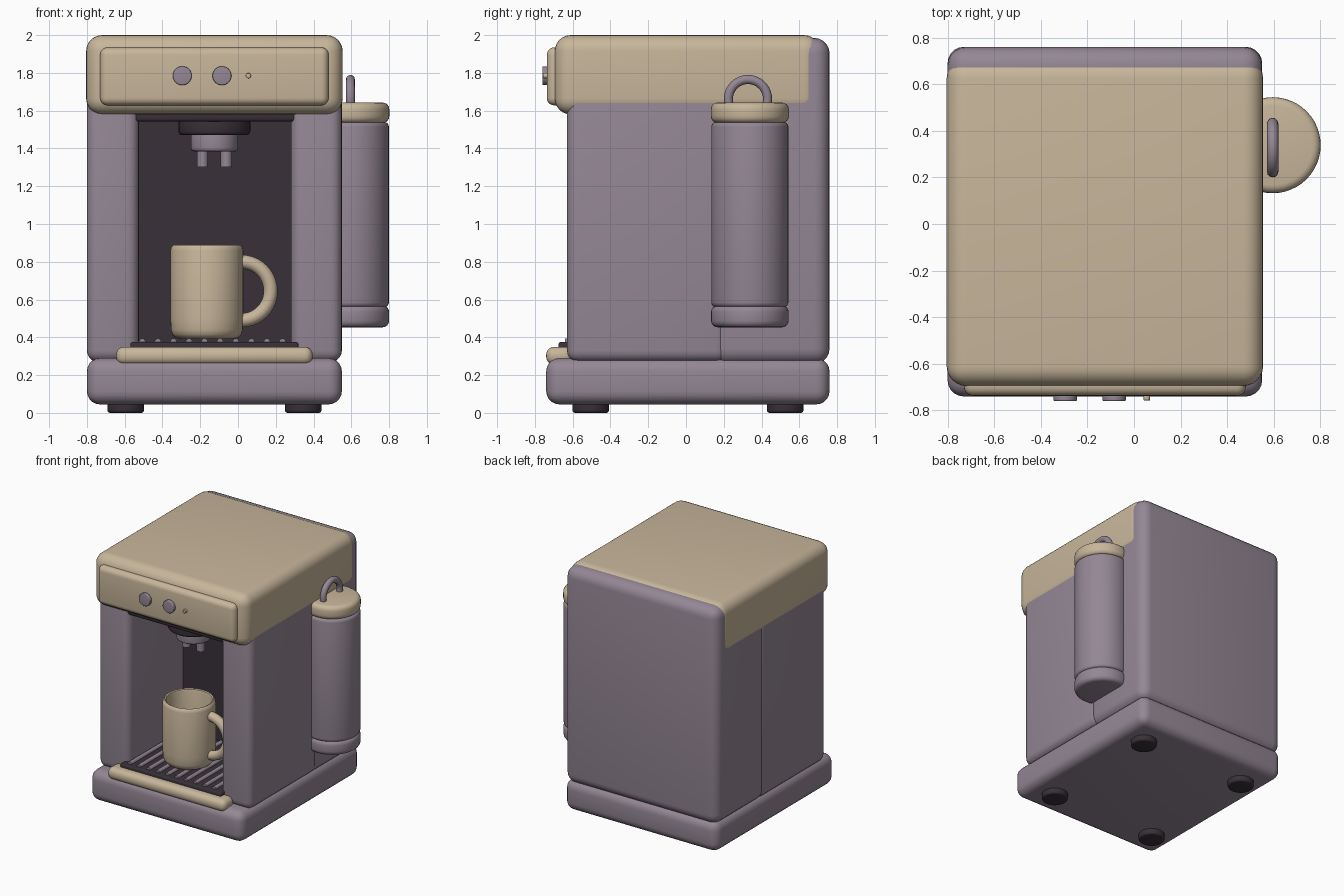
import bpy, bmesh, math
from mathutils import Matrix, Vector

if "Cube" in bpy.data.objects:
    bpy.data.objects.remove(bpy.data.objects["Cube"])


def material(name, rgb):
    m = bpy.data.materials.new(name)
    lin = [((c / 255 + 0.055) / 1.055) ** 2.4 for c in rgb]
    m.diffuse_color = (*lin, 1)
    m.use_nodes = True
    m.node_tree.nodes["Principled BSDF"].inputs["Base Color"].default_value = m.diffuse_color
    return m


CREAM = material("warm cream", (200, 182, 155))
MAUVE = material("dusty mauve", (148, 135, 149))
DARK = material("dark plum", (56, 48, 56))


def finish(name, bm, mat):
    bmesh.ops.recalc_face_normals(bm, faces=bm.faces)
    me = bpy.data.meshes.new(name)
    bm.to_mesh(me)
    bm.free()
    me.materials.append(mat)
    ob = bpy.data.objects.new(name, me)
    bpy.context.collection.objects.link(ob)
    bpy.ops.object.select_all(action='DESELECT')
    ob.select_set(True)
    bpy.context.view_layer.objects.active = ob
    bpy.ops.object.shade_smooth_by_angle(angle=math.radians(35))
    return ob


def box(name, mat, x, y, z, r=0.0, seg=5):
    """Rounded box from (min, max) ranges."""
    bm = bmesh.new()
    bmesh.ops.create_cube(bm, size=1)
    for v in bm.verts:
        v.co = Vector([(a + b) / 2 + c * (b - a) for (a, b), c in zip((x, y, z), v.co)])
    if r:
        bmesh.ops.bevel(bm, geom=bm.edges[:], offset=r, segments=seg,
                        profile=0.5, affect='EDGES')
    return finish(name, bm, mat)


def lathe(name, mat, profile, loc, axis='Z', n=40):
    """Revolve (radius, height) points; axis 'Y' points the height toward the front."""
    bm = bmesh.new()
    vs = [bm.verts.new((r, 0, h)) for r, h in profile]
    es = [bm.edges.new(p) for p in zip(vs, vs[1:])]
    bmesh.ops.spin(bm, geom=vs + es, cent=(0, 0, 0), axis=(0, 0, 1),
                   angle=math.tau, steps=n)
    bmesh.ops.remove_doubles(bm, verts=bm.verts, dist=1e-5)
    if axis == 'Y':
        bm.transform(Matrix.Rotation(math.pi / 2, 4, 'X'))
    bm.transform(Matrix.Translation(loc))
    return finish(name, bm, mat)


def round_cyl(name, mat, r, z0, z1, loc, b=0.015, axis='Z', n=40):
    """Closed cylinder with rounded rims."""
    arc = [(math.sin(t * math.pi / 8) * b, math.cos(t * math.pi / 8) * b) for t in range(5)]
    low = [(r - b + s, z0 + b - c) for s, c in arc]
    high = [(r - b + s, z1 - b + c) for s, c in reversed(arc)]
    return lathe(name, mat, [(0, z0)] + low + high + [(0, z1)], loc, axis, n)


def tube(name, mat, pts, r):
    """Capped round tube along a path."""
    cu = bpy.data.curves.new(name, 'CURVE')
    cu.dimensions = '3D'
    cu.bevel_depth, cu.bevel_resolution, cu.use_fill_caps = r, 4, True
    sp = cu.splines.new('POLY')
    sp.points.add(len(pts) - 1)
    for p, co in zip(sp.points, pts):
        p.co = (*co, 1)
    tmp = bpy.data.objects.new(name + "_path", cu)
    bpy.context.collection.objects.link(tmp)
    bpy.context.view_layer.update()
    me = bpy.data.meshes.new_from_object(tmp.evaluated_get(bpy.context.evaluated_depsgraph_get()))
    bm = bmesh.new()
    bm.from_mesh(me)
    bpy.data.objects.remove(tmp)
    bpy.data.meshes.remove(me)
    return finish(name, bm, mat)


# Base and feet
box("base", MAUVE, (-0.8, 0.55), (-0.74, 0.76), (0.045, 0.29), 0.07)
for i, x in enumerate((-0.595, 0.345)):
    for j, y in enumerate((-0.505, 0.525)):
        round_cyl(f"foot_{i}{j}", DARK, 0.097, 0, 0.07, (x, y, 0), 0.015)

# Housing: back body, side columns, dark recess wall
box("back_body", MAUVE, (-0.8, 0.55), (0.13, 0.76), (0.26, 1.985), 0.08)
box("left_column", MAUVE, (-0.8, -0.525), (-0.63, 0.22), (0.27, 1.7), 0.06)
box("right_column", MAUVE, (0.28, 0.55), (-0.63, 0.22), (0.27, 1.7), 0.06)
box("recess_wall", DARK, (-0.56, 0.315), (0.06, 0.2), (0.28, 1.62))

# Head with control panel
box("head", CREAM, (-0.804, 0.554), (-0.695, 0.71), (1.58, 2.0), 0.085, 6)
box("control_panel", CREAM, (-0.73, 0.48), (-0.737, -0.6), (1.628, 1.935), 0.04)
for i, x in enumerate((-0.295, -0.085)):
    round_cyl(f"button_{i}", MAUVE, 0.05, 0.73, 0.76, (x, 0, 1.785), 0.006, 'Y', 32)
round_cyl("indicator", CREAM, 0.014, 0.73, 0.757, (0.055, 0, 1.785), 0.003, 'Y', 16)

# Brew group under the head
BREW_Y = -0.38
box("under_plate", DARK, (-0.57, 0.32), (-0.61, 0.1), (1.543, 1.6), 0.015, 3)
round_cyl("brew_collar", DARK, 0.19, 1.47, 1.56, (-0.125, BREW_Y, 0), 0.02)
round_cyl("brew_nozzle", MAUVE, 0.125, 1.385, 1.49, (-0.125, BREW_Y, 0), 0.015)
for i, x in enumerate((-0.188, -0.062)):
    lathe(f"spout_{i}", MAUVE, [(0, 1.4), (0.03, 1.4), (0.03, 1.303), (0.02, 1.303),
                               (0.02, 1.36), (0, 1.36)], (x, BREW_Y, 0), n=20)

# Drip tray with cream lip and slats
box("tray_lip", CREAM, (-0.645, 0.395), (-0.74, -0.6), (0.255, 0.35), 0.042)
box("drip_tray", DARK, (-0.57, 0.32), (-0.675, 0.1), (0.28, 0.375), 0.012, 3)
for i in range(10):
    x = -0.507 + i * 0.0825
    tube(f"slat_{i}", MAUVE, [(x, -0.64, 0.377), (x, 0.04, 0.377)], 0.017)

# Mug
MUG = (-0.165, BREW_Y, 0)
lathe("mug", CREAM, [(0, 0.392), (0.14, 0.392), (0.165, 0.398), (0.182, 0.415), (0.19, 0.44),
                     (0.193, 0.5), (0.193, 0.86), (0.188, 0.88), (0.178, 0.89), (0.168, 0.885),
                     (0.164, 0.87), (0.162, 0.45), (0.145, 0.43), (0, 0.43)], MUG, n=48)
arc = [math.radians(-90 + 180 * i / 20) for i in range(21)]
grip = [(0.018 + 0.155 * math.cos(a), BREW_Y, 0.645 + 0.155 * math.sin(a)) for a in arc]
tube("mug_handle", CREAM, grip, 0.037)

# Side water bottle
BX, BY = 0.595, 0.338
round_cyl("bottle_foot", MAUVE, 0.205, 0.453, 0.57, (BX, BY, 0), 0.035, n=48)
round_cyl("bottle_body", MAUVE, 0.204, 0.56, 1.54, (BX, BY, 0), 0.025, n=48)
round_cyl("bottle_lid", CREAM, 0.206, 1.535, 1.643, (BX, BY, 0), 0.035, n=48)
loop = [math.radians(-15 + 210 * i / 24) for i in range(25)]
tube("bottle_loop", MAUVE,
     [(BX, BY - 0.01 + 0.104 * math.cos(a), 1.661 + 0.104 * math.sin(a)) for a in loop], 0.024)
